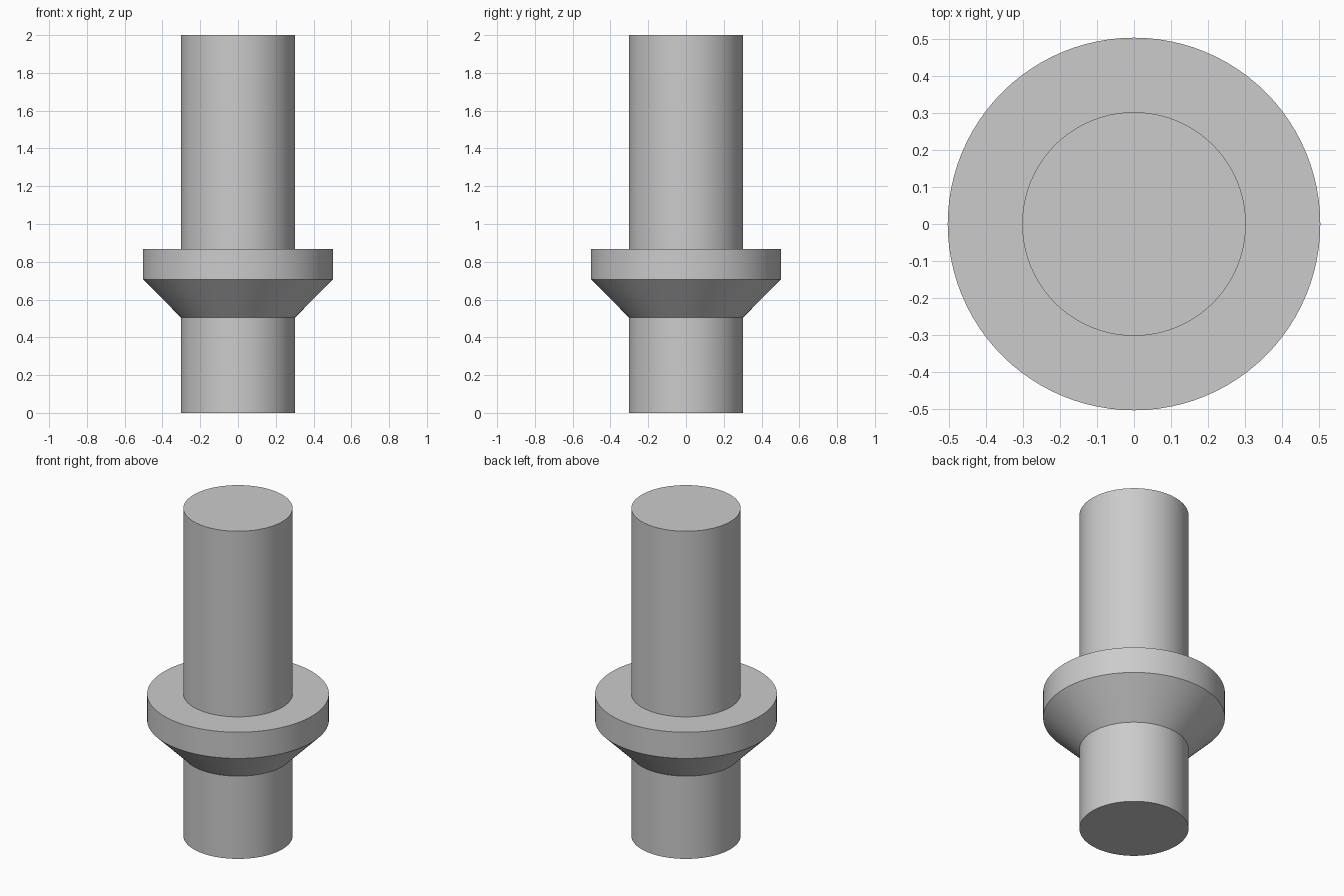
import bpy
import bmesh
import math

default_cube = bpy.data.objects.get("Cube")
if default_cube:
    bpy.data.objects.remove(default_cube, do_unlink=True)

SEGMENTS = 96
SHAFT_R, COLLAR_R = 0.302, 0.503
CONE_BOTTOM, CONE_TOP, COLLAR_TOP, HEIGHT = 0.505, 0.707, 0.867, 2.0

# Plain grey finish
grey = bpy.data.materials.new("plain_grey")
grey.use_nodes = True
grey.diffuse_color = (0.6, 0.6, 0.6, 1)
grey.node_tree.nodes["Principled BSDF"].inputs["Base Color"].default_value = grey.diffuse_color


def lathe(name, profile):
    """Spin a radius/height outline around z and cap both ends."""
    bm = bmesh.new()
    rings = []
    for radius, z in profile:
        angles = (math.tau * i / SEGMENTS for i in range(SEGMENTS))
        rings.append([bm.verts.new((radius * math.cos(a), radius * math.sin(a), z))
                      for a in angles])
    for low, high in zip(rings, rings[1:]):
        for i in range(SEGMENTS):
            j = (i + 1) % SEGMENTS
            bm.faces.new((low[i], low[j], high[j], high[i]))
    bm.faces.new(rings[0][::-1])
    bm.faces.new(rings[-1])
    mesh = bpy.data.meshes.new(name)
    bm.to_mesh(mesh)
    bm.free()
    mesh.materials.append(grey)
    obj = bpy.data.objects.new(name, mesh)
    bpy.context.collection.objects.link(obj)
    return obj


# Pin turned in one piece: lower shaft, flared cone, collar, upper shaft
pin = lathe("collared_pin", [
    (SHAFT_R, 0),
    (SHAFT_R, CONE_BOTTOM),
    (COLLAR_R, CONE_TOP),
    (COLLAR_R, COLLAR_TOP),
    (SHAFT_R, COLLAR_TOP),
    (SHAFT_R, HEIGHT),
])

# Smooth round walls with crisp rims
bpy.ops.object.select_all(action='DESELECT')
pin.select_set(True)
bpy.context.view_layer.objects.active = pin
bpy.ops.object.shade_smooth_by_angle(angle=math.radians(30))
